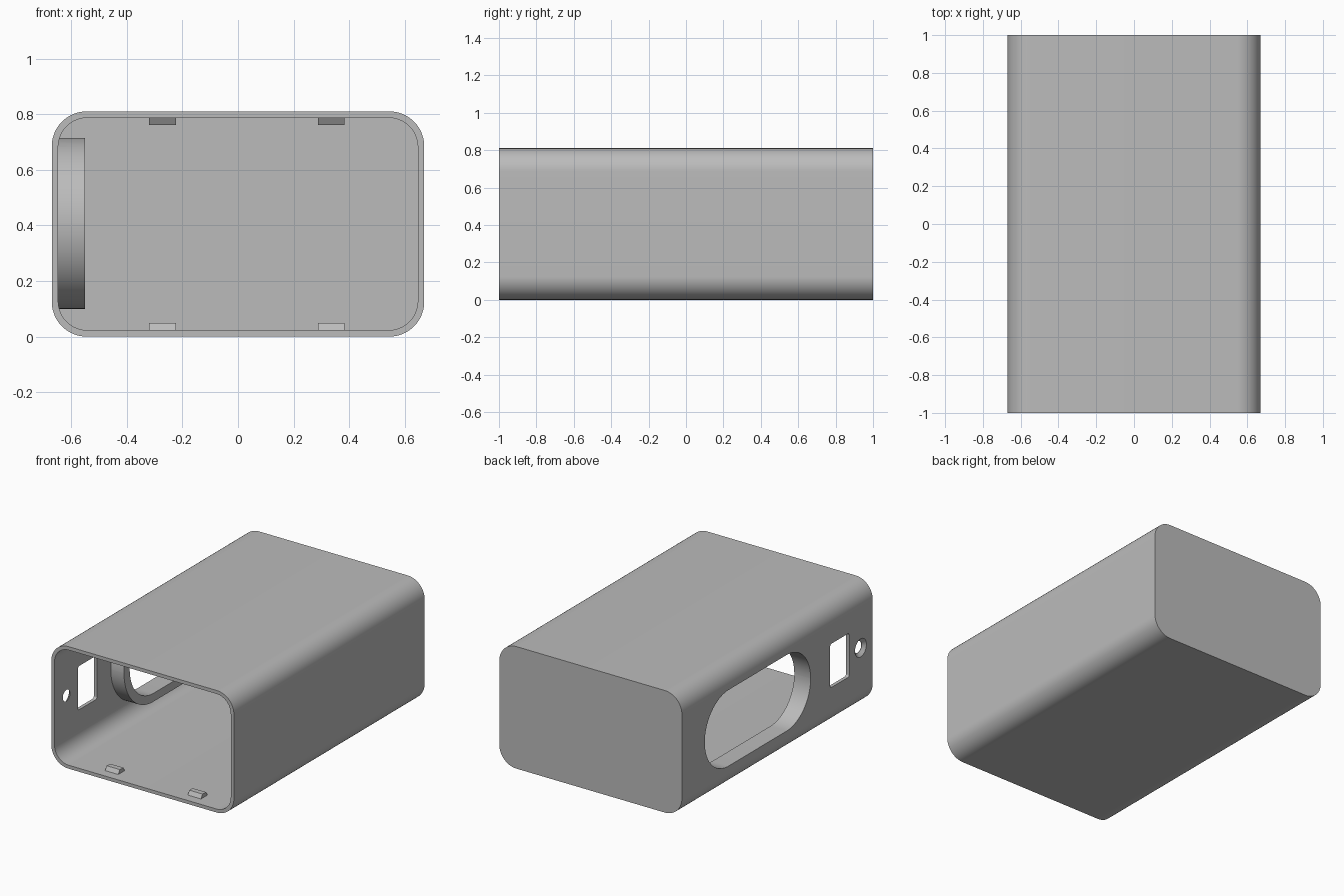
import bpy, bmesh, math
from mathutils import Vector

if "Cube" in bpy.data.objects:
    bpy.data.objects.remove(bpy.data.objects["Cube"])

grey = bpy.data.materials.new("plain grey")
grey.diffuse_color = (0.5, 0.5, 0.5, 1)
grey.use_nodes = True
grey.node_tree.nodes["Principled BSDF"].inputs["Base Color"].default_value = grey.diffuse_color


def rounded_rect(u0, u1, v0, v1, r, seg=20):
    """Outline of a rectangle with rounded corners."""
    pts = []
    corners = [(u1 - r, v1 - r), (u0 + r, v1 - r), (u0 + r, v0 + r), (u1 - r, v0 + r)]
    for k, (cu, cv) in enumerate(corners):
        for i in range(seg + 1):
            a = math.pi / 2 * (k + i / seg)
            pts.append((cu + r * math.cos(a), cv + r * math.sin(a)))
    return pts


def circle(cu, cv, r, seg=40):
    return [(cu + r * math.cos(2 * math.pi * i / seg), cv + r * math.sin(2 * math.pi * i / seg))
            for i in range(seg)]


def loft(name, axis, rings):
    """Solid through matching outlines; rings = [(position on axis, outline), ...]."""
    bm = bmesh.new()
    loops = []
    for pos, pts in rings:
        if axis == "x":
            co = [Vector((pos, u, v)) for u, v in pts]
        else:
            co = [Vector((u, pos, v)) for u, v in pts]
        loops.append([bm.verts.new(c) for c in co])
    n = len(loops[0])
    bm.faces.new(loops[0])
    bm.faces.new(loops[-1])
    for a, b in zip(loops, loops[1:]):
        for i in range(n):
            j = (i + 1) % n
            bm.faces.new((a[i], a[j], b[j], b[i]))
    bmesh.ops.remove_doubles(bm, verts=bm.verts, dist=1e-5)
    bmesh.ops.recalc_face_normals(bm, faces=bm.faces)
    me = bpy.data.meshes.new(name)
    bm.to_mesh(me)
    bm.free()
    me.materials.append(grey)
    ob = bpy.data.objects.new(name, me)
    bpy.context.collection.objects.link(ob)
    return ob


def prism(name, axis, a, b, pts):
    return loft(name, axis, [(a, pts), (b, pts)])


W, H, T = 0.67, 0.81, 0.023

# Outer shell, closed at the back
case = prism("case", "y", -1, 1, rounded_rect(-W, W, 0, H, 0.125))

# Cavity, collar around the side opening, and the side cut-outs
steps = [
    ("DIFFERENCE", prism("cavity", "y", -1.1, 1 - T, rounded_rect(-W + T, W - T, T, H - T, 0.105))),
    ("UNION", prism("opening_collar", "x", -0.66, -0.55, rounded_rect(-0.41, 0.815, 0.10, 0.715, 0.307))),
    ("DIFFERENCE", prism("side_opening", "x", -0.8, -0.5, rounded_rect(-0.35, 0.76, 0.155, 0.66, 0.252))),
    ("DIFFERENCE", prism("switch_slot", "x", -0.8, -0.6, rounded_rect(-0.755, -0.555, 0.265, 0.555, 0.015, 6))),
    ("DIFFERENCE", loft("countersunk_hole", "x", [
        (-0.69, circle(-0.875, 0.41, 0.082)), (-0.65, circle(-0.875, 0.41, 0.038)),
        (-0.6, circle(-0.875, 0.41, 0.038))])),
]
for op, tool in steps:
    tool.hide_render = True
    mod = case.modifiers.new(tool.name, "BOOLEAN")
    mod.operation = op
    mod.solver = "EXACT"
    mod.object = tool

# Bake the cuts and drop the helpers
dg = bpy.context.evaluated_depsgraph_get()
baked = bpy.data.meshes.new_from_object(case.evaluated_get(dg))
case.modifiers.clear()
case.data = baked
baked.materials.clear()
baked.materials.append(grey)
for p in baked.polygons:
    p.material_index = 0
for _, tool in steps:
    bpy.data.objects.remove(tool)

# Small wedge clips for the lid, on the floor and ceiling by the open end
for level, base, sign in (("lower", T, 1), ("upper", H - T, -1)):
    for side, x in (("left", -0.32), ("right", 0.287)):
        prof = [(-0.94, base - sign * 0.005), (-0.92, base + sign * 0.026),
                (-0.885, base + sign * 0.026), (-0.865, base - sign * 0.005)]
        prism(f"{level}_{side}_clip", "x", x, x + 0.097, prof)

# Smooth curved faces, keep crisp edges
bpy.ops.object.select_all(action="DESELECT")
case.select_set(True)
bpy.context.view_layer.objects.active = case
bpy.ops.object.shade_smooth_by_angle(angle=math.radians(30))
